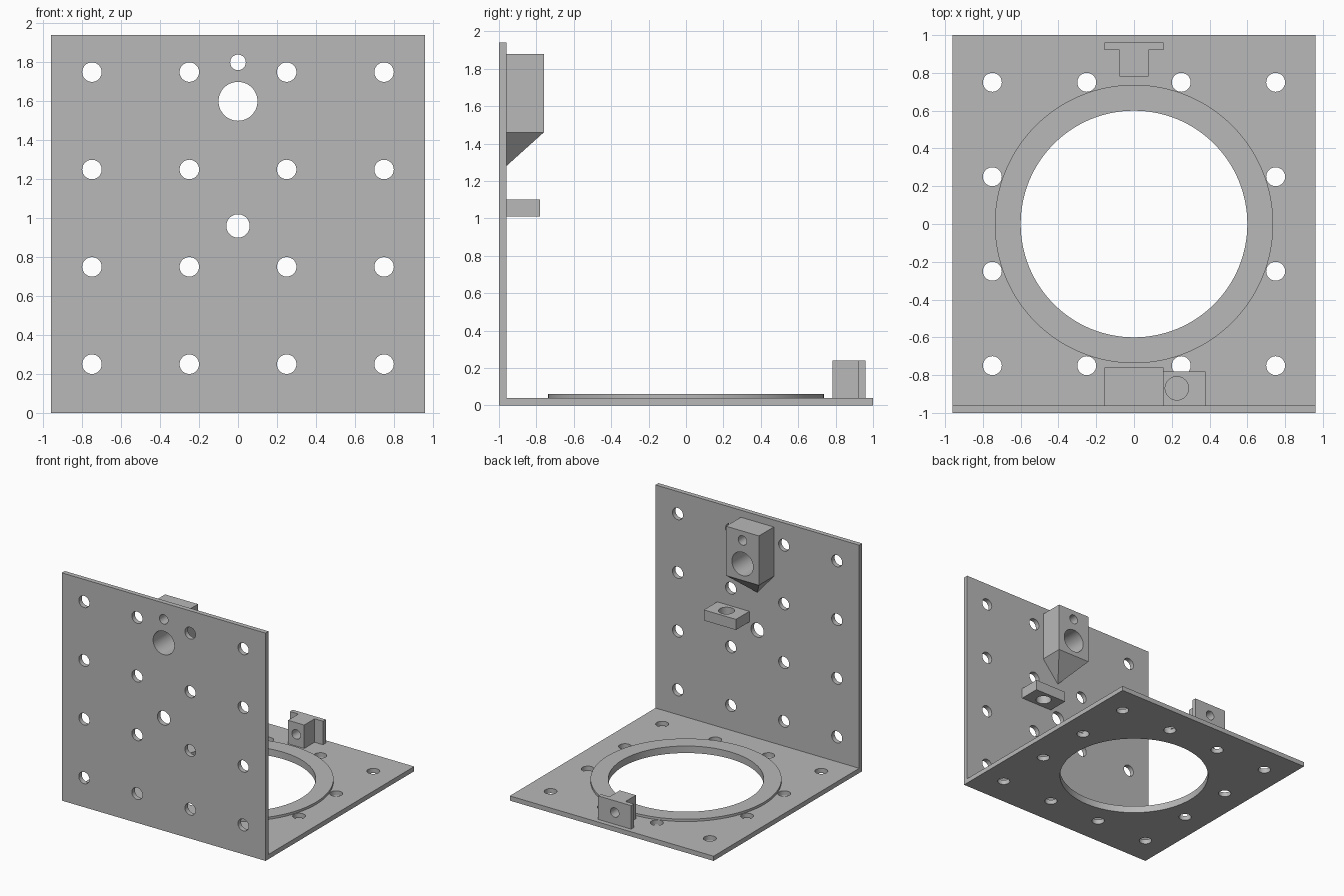
import bpy, bmesh
from math import pi
from mathutils import Matrix, Vector

cube = bpy.data.objects.get("Cube")
if cube:
    bpy.data.objects.remove(cube, do_unlink=True)

grey = bpy.data.materials.new("plain grey")
grey.use_nodes = True
grey.diffuse_color = (0.48, 0.48, 0.48, 1)
grey.node_tree.nodes["Principled BSDF"].inputs["Base Color"].default_value = grey.diffuse_color


def make_object(name, bm):
    bmesh.ops.recalc_face_normals(bm, faces=bm.faces)
    mesh = bpy.data.meshes.new(name)
    bm.to_mesh(mesh)
    bm.free()
    mesh.materials.append(grey)
    obj = bpy.data.objects.new(name, mesh)
    bpy.context.collection.objects.link(obj)
    return obj


def activate(obj):
    bpy.ops.object.select_all(action='DESELECT')
    obj.select_set(True)
    bpy.context.view_layer.objects.active = obj


def box(bm, low, high):
    low, high = Vector(low), Vector(high)
    bmesh.ops.create_cube(bm, size=1, matrix=Matrix.Translation((low + high) / 2)
                          @ Matrix.Diagonal((*(high - low), 1)))


def prism(outline, bottom, top):
    bm = bmesh.new()
    face = bm.faces.new([bm.verts.new((x, y, bottom)) for x, y in outline])
    ext = bmesh.ops.extrude_face_region(bm, geom=[face])["geom"]
    verts = [v for v in ext if isinstance(v, bmesh.types.BMVert)]
    bmesh.ops.translate(bm, verts=verts, vec=(0, 0, top - bottom))
    return bm


def cylinder(bm, centre, radius, depth, axis):
    turn = Matrix.Rotation(pi / 2, 4, 'X') if axis == 'Y' else Matrix()
    bmesh.ops.create_cone(bm, cap_ends=True, segments=128 if radius > 0.3 else 48,
                          radius1=radius, radius2=radius, depth=depth,
                          matrix=Matrix.Translation(centre) @ turn)


def drill(obj, holes, axis):
    """Cut (centre, radius) holes right through a part along one axis."""
    bm = bmesh.new()
    for centre, radius in holes:
        cylinder(bm, centre, radius, 0.8, axis)
    cutter = make_object("hole_cutter", bm)
    cutter.hide_render = True
    mod = obj.modifiers.new("holes", 'BOOLEAN')
    mod.operation, mod.solver, mod.object = 'DIFFERENCE', 'EXACT', cutter
    activate(obj)
    bpy.ops.object.modifier_apply(modifier=mod.name)
    bpy.data.objects.remove(cutter, do_unlink=True)
    bpy.ops.object.shade_smooth_by_angle(angle=pi / 6)


grid = (-0.75, -0.25, 0.25, 0.75)
bore = [((0, -0.9, 1.6), 0.1), ((0, -0.9, 1.8), 0.04)]

# Upright plate with its grid of holes
bm = bmesh.new()
box(bm, (-0.96, -1, 0), (0.96, -0.96, 1.94))
plate = make_object("upright_plate", bm)
holes = [((x, -1, z + 1), 0.05) for x in grid for z in grid]
drill(plate, holes + bore + [((0, -1, 0.96), 0.06)], 'Y')

# Base plate with the round opening
bm = bmesh.new()
box(bm, (-0.96, -0.96, 0), (0.96, 1, 0.04))
base = make_object("base_plate", bm)
holes = [((x, y, 0), 0.05) for x in grid for y in grid if max(abs(x), abs(y)) > 0.5]
drill(base, holes + [((0, 0, 0), 0.6)], 'Z')

# Raised ring around the opening
bm = bmesh.new()
cylinder(bm, (0, 0, 0.05), 0.737, 0.02, 'Z')
ring = make_object("raised_ring", bm)
drill(ring, [((0, 0, 0), 0.6)], 'Z')

# Bored holder block, and the support tapering to a point on the plate
bm = bmesh.new()
box(bm, (-0.155, -0.96, 1.46), (0.155, -0.76, 1.88))
block = make_object("holder_block", bm)
drill(block, bore, 'Y')

bm = bmesh.new()
rim = [bm.verts.new((x, y, 1.46)) for x, y in
       ((-0.155, -0.96), (0.155, -0.96), (0.155, -0.76), (-0.155, -0.76))]
tip = bm.verts.new((0, -0.96, 1.28))
bm.faces.new(rim)
for i in range(4):
    bm.faces.new((rim[i - 1], rim[i], tip))
make_object("holder_support", bm)

# Small drilled shelf
bm = bmesh.new()
box(bm, (0.075, -0.96, 1.01), (0.378, -0.78, 1.1))
shelf = make_object("small_shelf", bm)
drill(shelf, [((0.227, -0.87, 1.05), 0.062)], 'Z')

# T-shaped bracket at the back edge
half = [(0.076, 0.782), (0.076, 0.922), (0.156, 0.922), (0.156, 0.96)]
outline = half + [(-x, y) for x, y in reversed(half)]
bracket = make_object("t_bracket", prism(outline, 0.04, 0.24))
drill(bracket, [((0, 0.87, 0.14), 0.04)], 'Y')
